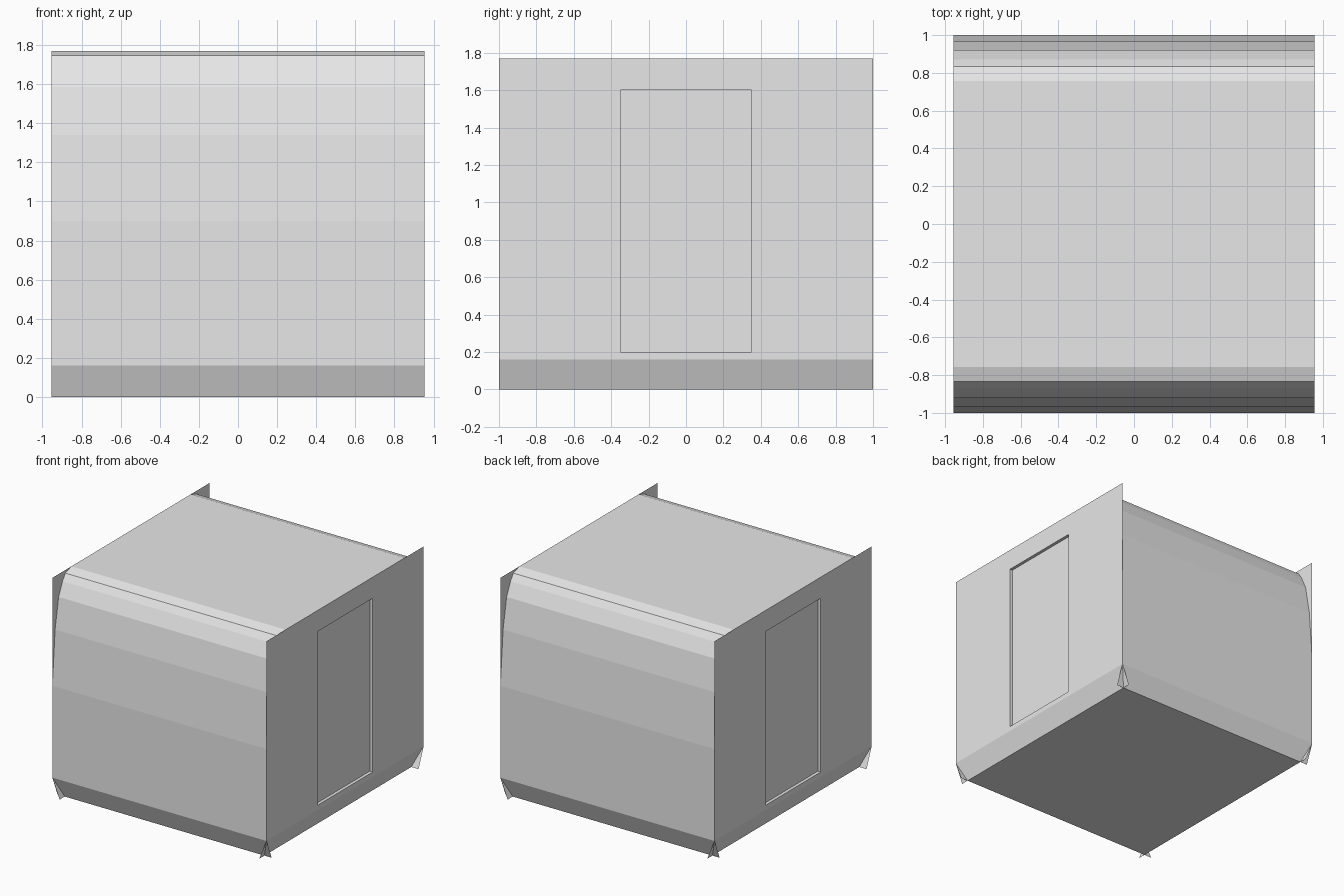
import bpy, bmesh, math
from mathutils import Matrix

if "Cube" in bpy.data.objects:
    bpy.data.objects.remove(bpy.data.objects["Cube"], do_unlink=True)

# Single plain grey
grey = bpy.data.materials.new("light_grey")
grey.use_nodes = True
grey.diffuse_color = (0.8, 0.8, 0.8, 1)
bsdf = next(n for n in grey.node_tree.nodes if n.type == 'BSDF_PRINCIPLED')
bsdf.inputs["Base Color"].default_value = (0.8, 0.8, 0.8, 1)

X, Y = 0.955, 1.0           # half length and half width
SILL, TOP = 0.16, 1.77      # skirt top and roof height
TUCK = 0.065                # how far the skirts lean inward
DOOR_DEPTH = 0.025


def finish(name, bm, turned=False):
    """Turn a bmesh into an object, optionally spun half a turn about z."""
    if turned:
        bm.transform(Matrix.Rotation(math.pi, 4, 'Z'))
    mesh = bpy.data.meshes.new(name)
    bm.to_mesh(mesh)
    bm.free()
    mesh.materials.append(grey)
    obj = bpy.data.objects.new(name, mesh)
    bpy.context.scene.collection.objects.link(obj)
    return obj


def panel(name, corners, turned=False):
    bm = bmesh.new()
    bm.faces.new([bm.verts.new(c) for c in corners])
    return finish(name, bm, turned)


def end_wall(name, turned):
    """Flat end wall with a shallow recessed door."""
    bm = bmesh.new()
    rows = [[bm.verts.new((X, y, z)) for y in (-Y, -0.35, 0.35, Y)]
            for z in (SILL, 0.20, 1.60, TOP)]
    door = None
    for r in range(3):
        for c in range(3):
            f = bm.faces.new((rows[r][c], rows[r][c + 1],
                              rows[r + 1][c + 1], rows[r + 1][c]))
            if r == c == 1:
                door = f
    bm.normal_update()
    # Push the door panel in, leaving a reveal around it
    inner = [bm.verts.new((X - DOOR_DEPTH, v.co.y, v.co.z)) for v in door.verts]
    outer = list(door.verts)
    bm.faces.remove(door)
    bm.faces.new(inner)
    for i in range(4):
        j = (i + 1) % 4
        bm.faces.new((outer[i], outer[j], inner[j], inner[i]))
    return finish(name, bm, turned)


# Body shell: half profile (y, z) mirrored over the roof, swept along x
half = [(-1.0, SILL), (-1.0, 0.90), (-0.965, 1.34), (-0.92, 1.585),
        (-0.87, 1.693), (-0.835, 1.745), (-0.757, TOP)]
profile = half + [(-y, z) for y, z in reversed(half)]
bm = bmesh.new()
rings = [[bm.verts.new((x, y, z)) for y, z in profile] for x in (-X, X)]
for i in range(len(profile) - 1):
    bm.faces.new((rings[0][i], rings[1][i], rings[1][i + 1], rings[0][i + 1]))
finish("body_shell", bm)

# End walls and leaning skirts, one pair per direction
for turned, end, side in ((False, "left", "front"), (True, "right", "back")):
    end_wall(end + "_end_wall", turned)
    panel(side + "_skirt", [(-X, -Y + TUCK, 0), (X, -Y + TUCK, 0),
                            (X, -Y, SILL), (-X, -Y, SILL)], turned)
    panel(end + "_skirt", [(X - TUCK, -Y, 0), (X - TUCK, Y, 0),
                           (X, Y, SILL), (X, -Y, SILL)], turned)

# Floor
fx, fy = X - TUCK, Y - TUCK
panel("floor", [(-fx, -fy, 0), (-fx, fy, 0), (fx, fy, 0), (fx, -fy, 0)])
